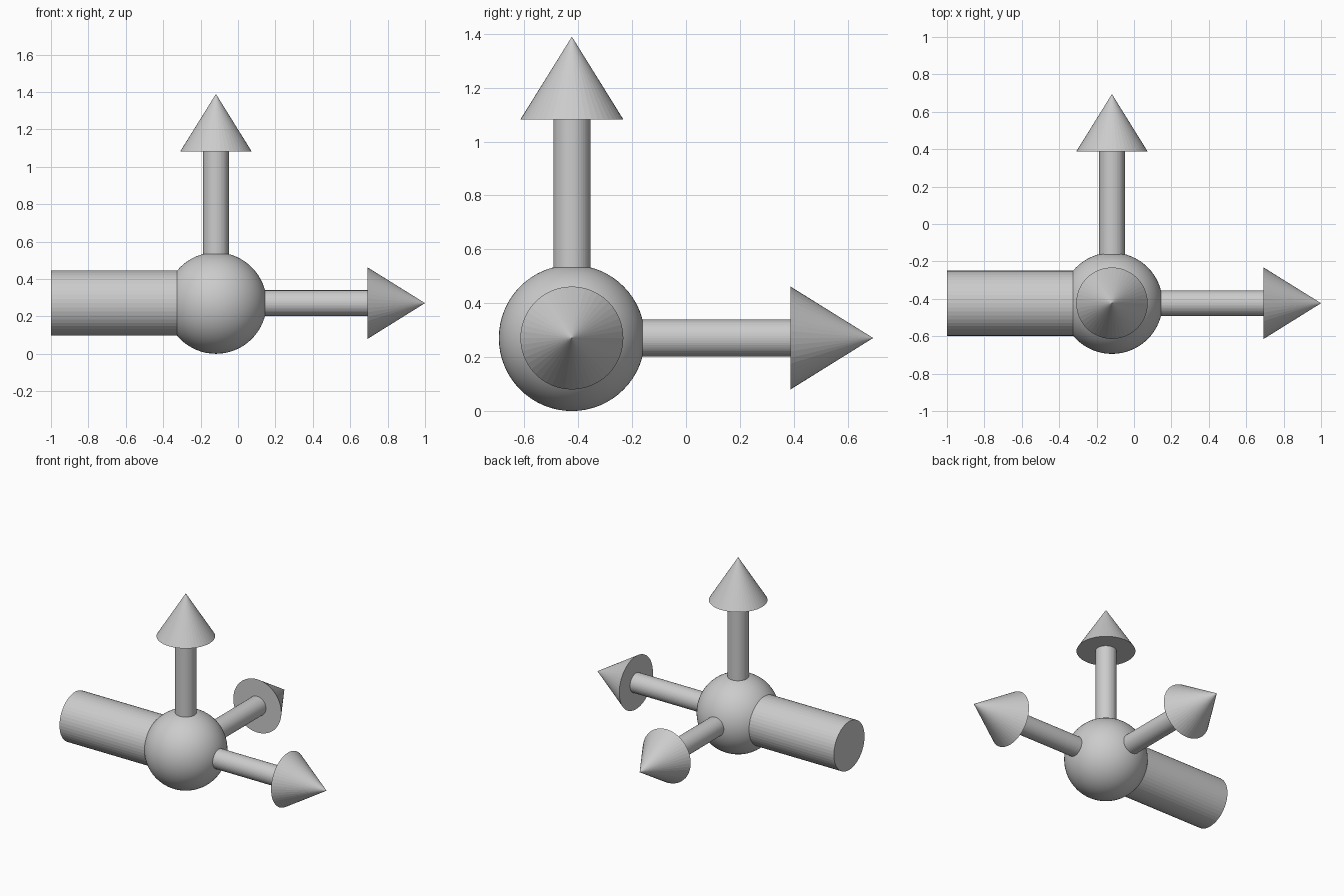
import bpy
from mathutils import Vector

if "Cube" in bpy.data.objects:
    bpy.data.objects.remove(bpy.data.objects["Cube"])

CENTRE = Vector((-0.118, -0.4235, 0.271))
SIDES = 48


def rod(name, axis, start, end, r_start, r_end):
    """Cylinder or cone along an axis, measured from the hub centre."""
    axis = Vector(axis)
    bpy.ops.mesh.primitive_cone_add(
        vertices=SIDES, radius1=r_start, radius2=r_end, depth=end - start,
        location=CENTRE + axis * (start + end) / 2,
        rotation=axis.to_track_quat('Z', 'Y').to_euler())
    obj = bpy.context.object
    obj.name = name
    return obj


# Round hub
bpy.ops.mesh.primitive_uv_sphere_add(segments=64, ring_count=32, radius=0.271, location=CENTRE)
bpy.context.object.name = "hub"
bpy.ops.object.shade_smooth()

# Thick handle, running to the left
rod("handle", (-1, 0, 0), 0.19, 0.882, 0.174, 0.174)

# Three arrows: right, back and up
for label, axis in (("right", (1, 0, 0)), ("back", (0, 1, 0)), ("up", (0, 0, 1))):
    rod(f"{label}_arrow_shaft", axis, 0.25, 0.811, 0.069, 0.069)
    rod(f"{label}_arrow_head", axis, 0.811, 1.118, 0.191, 0)
